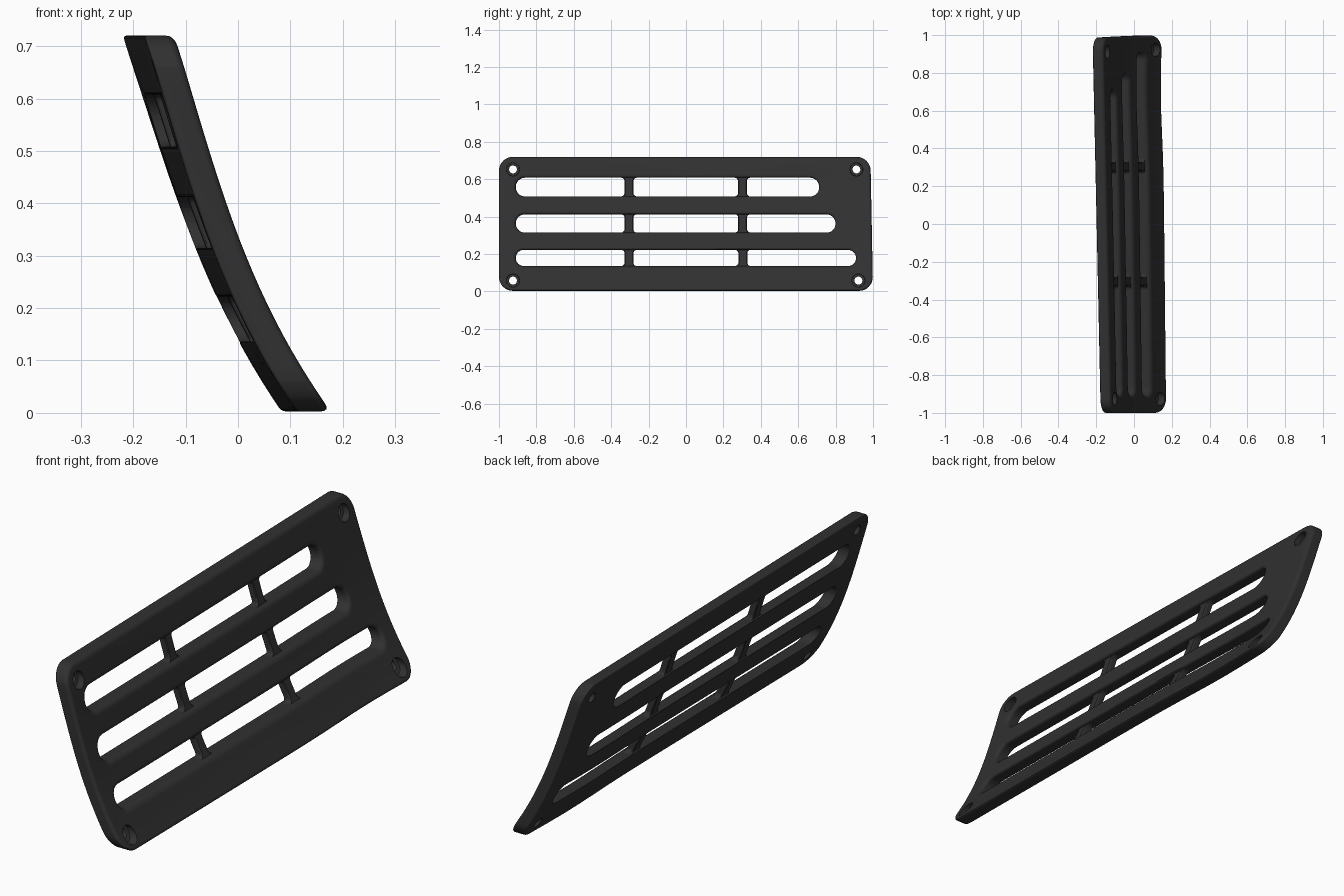
import bpy, bmesh, math

if "Cube" in bpy.data.objects:
    bpy.data.objects.remove(bpy.data.objects["Cube"])

T = 0.054  # panel thickness

mat = bpy.data.materials.new("black_plastic")
mat.diffuse_color = (0.03, 0.03, 0.03, 1)
mat.use_nodes = True
mat.node_tree.nodes["Principled BSDF"].inputs["Base Color"].default_value = mat.diffuse_color


def surface(w, y, z):
    """Bend flat coordinates (w = 0 back .. 1 front) onto the curved panel."""
    a, b, c = z - 0.01, z - 0.407, z - 0.22
    x = 0.086 - 0.506 * a + 0.42 * a * b - 0.37 * a * b * c
    s = -0.506 + 0.42 * (a + b) - 0.37 * (b * c + a * c + a * b)
    x += (1 - y) / 2 * (0.02 + 0.032 * z)
    x -= 0.011 * math.exp(-((y - 0.68) / 0.28) ** 2) * max(0, 1 - z / 0.7)
    x += w * T * math.sqrt(1 + s * s)
    return x, y - 0.014 * max(y, 0) * z / 0.72, z


def rounded(y0, y1, z0, z1, r, d=0.0, n=8):
    """Rounded rectangle in (y, z), offset outward by d."""
    y0, y1, z0, z1, r = y0 - d, y1 + d, z0 - d, z1 + d, r + d
    r = min(r, 0.98 * (z1 - z0) / 2, 0.98 * (y1 - y0) / 2)
    pts = []
    for k, (cy, cz) in enumerate(((y1 - r, z1 - r), (y0 + r, z1 - r),
                                  (y0 + r, z0 + r), (y1 - r, z0 + r))):
        for i in range(n + 1):
            a = (k + i / n) * math.pi / 2
            pts.append((cy + r * math.cos(a), cz + r * math.sin(a)))
    return pts


def rib_outline(c, z0, z1, d=0.0):
    """Narrow bar whose ends flare into the slot edges."""
    f, side = 0.018, []
    for i in range(6):
        a = i / 5 * math.pi / 2
        side.append((f * (1 - math.sin(a)), z0 + f * (1 - math.cos(a))))
    side = [(f, z0 - 0.012)] + side
    side += [(e, z0 + z1 - z) for e, z in reversed(side)]
    right = [(c + 0.024 + d + e, z) for e, z in side]
    left = [(c - 0.024 - d - e, z) for e, z in reversed(side)]
    return right + left


def fillet(sign, front, back):
    """(w, offset) steps for a wall rounded at back and front."""
    steps = []
    for i in range(5):
        a = math.pi / 2 * (1 - i / 4)
        steps.append((back / T * (1 - math.sin(a)), sign * back * (1 - math.cos(math.pi / 2 - a + 0))))
    steps = [(back / T * (1 - math.cos(i / 4 * math.pi / 2)),
              sign * back * (1 - math.sin(i / 4 * math.pi / 2))) for i in range(5)]
    for i in range(5):
        a = i / 4 * math.pi / 2
        steps.append((1 - front / T * (1 - math.sin(a)), sign * front * (1 - math.cos(a))))
    return steps


def build(name, walls, w0=0.0, w1=1.0):
    """walls: list of (outline function of offset, steps); caps are filled."""
    bm = bmesh.new()
    ends = ([], [])
    for outline, steps in walls:
        rings = [[bm.verts.new((w0 + (w1 - w0) * w, y, z)) for y, z in outline(d)]
                 for w, d in steps]
        n = len(rings[0])
        for lo, hi in zip(rings, rings[1:]):
            for i in range(n):
                j = (i + 1) % n
                bm.faces.new((lo[i], lo[j], hi[j], hi[i]))
        for ring, store in ((rings[0], ends[0]), (rings[-1], ends[1])):
            store += [bm.edges.get((ring[i], ring[(i + 1) % n])) for i in range(n)]
    for edges in ends:
        bmesh.ops.triangle_fill(bm, use_beauty=True, edges=edges, normal=(1, 0, 0))
    # slice the flat part so that it can bend
    cuts = [((0, 0, k * 0.03), (0, 0, 1)) for k in range(1, 24)]
    cuts += [((0, k * 0.1, 0), (0, 1, 0)) for k in range(-9, 10)]
    for co, no in cuts:
        bmesh.ops.bisect_plane(bm, geom=bm.verts[:] + bm.edges[:] + bm.faces[:],
                               plane_co=co, plane_no=no, dist=1e-5)
    for v in bm.verts:
        v.co = surface(*v.co)
    bmesh.ops.recalc_face_normals(bm, faces=bm.faces[:])
    me = bpy.data.meshes.new(name)
    bm.to_mesh(me)
    bm.free()
    me.materials.append(mat)
    ob = bpy.data.objects.new(name, me)
    bpy.context.collection.objects.link(ob)
    bpy.ops.object.select_all(action='DESELECT')
    ob.select_set(True)
    bpy.context.view_layer.objects.active = ob
    bpy.ops.object.shade_smooth_by_angle(angle=math.radians(35))
    mod = ob.modifiers.new("weighted_normals", 'WEIGHTED_NORMAL')
    mod.keep_sharp = True
    return ob


# curved panel: outer edge, three long slots, four countersunk screw holes
slots = [(-0.91, 0.72, 0.508, 0.608), (-0.91, 0.805, 0.315, 0.412), (-0.91, 0.912, 0.136, 0.222)]
walls = [(lambda d: rounded(-1, 1, 0.003, 0.72, 0.075, d), fillet(-1, 0.014, 0.006))]
for s in slots:
    walls.append((lambda d, s=s: rounded(*s, 0.05, d), fillet(1, 0.016, 0.004)))
for y in (-0.925, 0.923):
    for z in (0.058, 0.652):
        walls.append((lambda d, y=y, z=z: rounded(y - 0.021, y + 0.021, z - 0.021, z + 0.021, 0.021, d),
                      [(0, 0), (0.45, 0), (0.5, 0.013), (1, 0.014)]))
build("vent_panel", walls)

# recessed ribs crossing each slot
for i, (_, _, z0, z1) in enumerate(slots):
    for c in (-0.305, 0.305):
        build(f"slot_rib_{i}_{'left' if c < 0 else 'right'}",
              [(lambda d: rib_outline(c, z0, z1, d),
                [(0, -0.005), (0.1, -0.001), (0.2, 0), (0.8, 0), (0.9, -0.001), (1, -0.005)])],
              0.16, 0.72)
